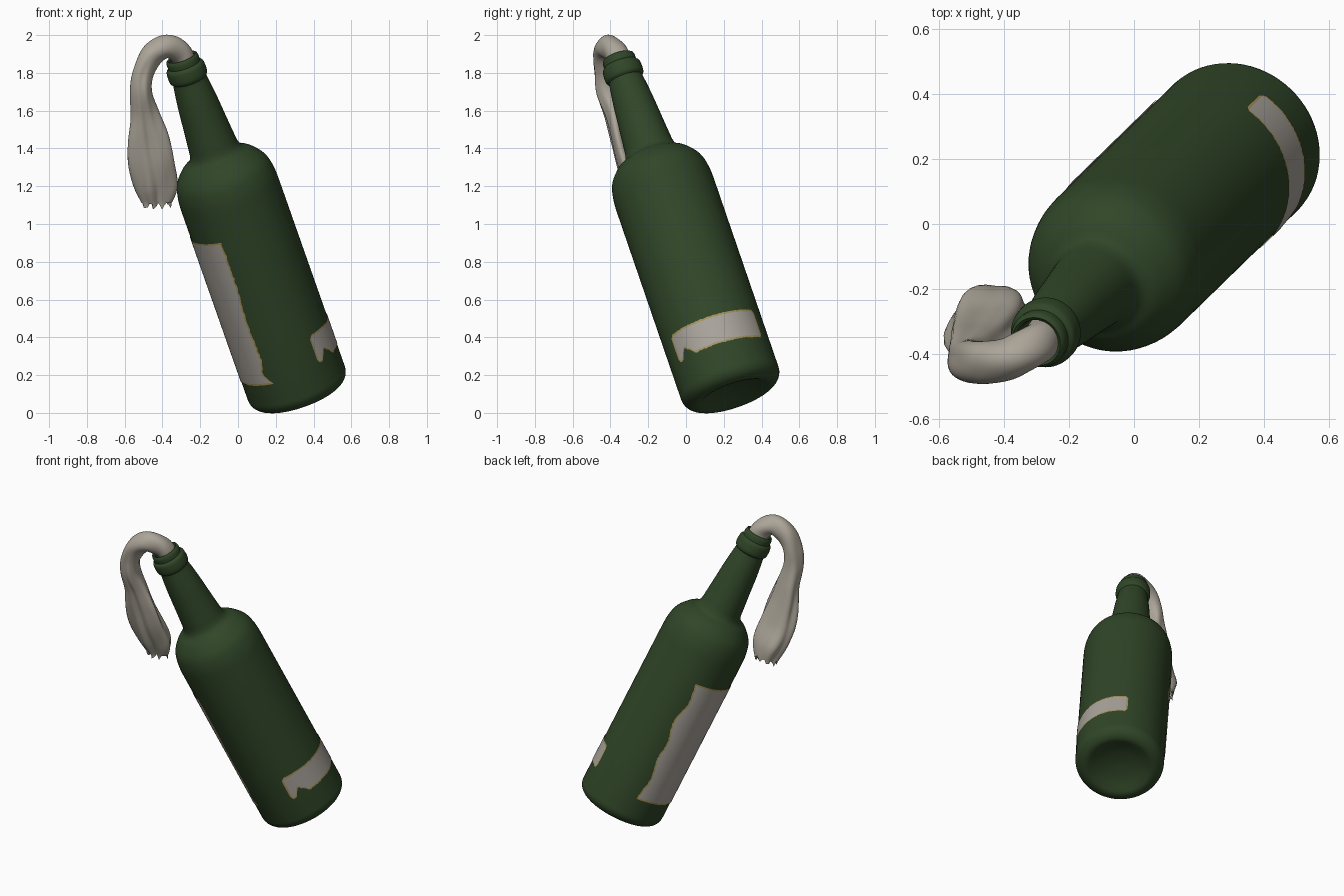
import bpy, bmesh, math, random
from mathutils import Vector

if "Cube" in bpy.data.objects:
    bpy.data.objects.remove(bpy.data.objects["Cube"])

random.seed(4)


def material(name, rgb):
    m = bpy.data.materials.new(name)
    m.diffuse_color = (*rgb, 1)
    m.use_nodes = True
    m.node_tree.nodes["Principled BSDF"].inputs["Base Color"].default_value = m.diffuse_color
    return m


GREEN = material("bottle green", (0.030, 0.062, 0.021))
PAPER = material("label paper", (0.40, 0.37, 0.33))
EDGE = material("worn label edge", (0.38, 0.29, 0.10))
CLOTH = material("rag cloth", (0.41, 0.375, 0.315))

# Frame of the leaning bottle: t runs along the axis, a turns around it
BASE = Vector((0.331, 0.2536, 0.094))
AXIS = Vector((-0.352, -0.343, 1)).normalized()
P = (Vector((1, 0, 0)) - AXIS * AXIS.x).normalized()
Q = AXIS.cross(P)
R = 0.272


def on_bottle(a, r, t):
    return BASE + AXIS * t + (P * math.cos(a) + Q * math.sin(a)) * r


def finish(name, bm, mats, angle=40):
    me = bpy.data.meshes.new(name)
    bm.to_mesh(me)
    bm.free()
    for m in mats:
        me.materials.append(m)
    ob = bpy.data.objects.new(name, me)
    bpy.context.collection.objects.link(ob)
    bpy.ops.object.select_all(action='DESELECT')
    ob.select_set(True)
    bpy.context.view_layer.objects.active = ob
    bpy.ops.object.shade_smooth_by_angle(angle=math.radians(angle))
    return ob


def tube(rings, closed_ends=True):
    """Skin a list of rings of points."""
    bm = bmesh.new()
    vs = [[bm.verts.new(p) for p in ring] for ring in rings]
    n = len(vs[0])
    for lo, hi in zip(vs, vs[1:]):
        for i in range(n):
            j = (i + 1) % n
            bm.faces.new((lo[i], lo[j], hi[j], hi[i]))
    if closed_ends:
        bm.faces.new(vs[0][::-1])
        bm.faces.new(vs[-1])
    bmesh.ops.recalc_face_normals(bm, faces=bm.faces)
    return bm


def catmull(pts, steps):
    """Smooth curve through points of any dimension."""
    out = []
    for i in range(len(pts) - 1):
        a, b, c, d = (pts[max(0, min(len(pts) - 1, i + k))] for k in (-1, 0, 1, 2))
        for s in range(steps):
            u = s / steps
            out.append([0.5 * (2 * q + (r - p) * u + (2 * p - 5 * q + 4 * r - w) * u * u
                               + (3 * q - p - 3 * r + w) * u ** 3)
                        for p, q, r, w in zip(a, b, c, d)])
    return out + [list(pts[-1])]


# Bottle: punt, rounded heel, straight body, shoulder, neck, collar and mouth
punt = [(0.01, 0.045), (0.09, 0.038), (0.15, 0.022), (0.185, 0.004)]
heel = [(R - 0.07 + 0.07 * math.sin(k * math.pi / 16),
         0.07 - 0.07 * math.cos(k * math.pi / 16)) for k in range(9)]
shoulder = catmull([(R, 1.18), (0.268, 1.25), (0.248, 1.325), (0.197, 1.388),
                    (0.152, 1.418), (0.134, 1.45), (0.127, 1.51), (0.119, 1.60),
                    (0.107, 1.74), (0.092, 1.86)], 4)
collar = catmull([(0.092, 1.862), (0.103, 1.875), (0.106, 1.90), (0.103, 1.935),
                  (0.094, 1.946)], 3)
lip = [(0.088, 1.952), (0.089, 1.975), (0.085, 1.99), (0.077, 1.996), (0.068, 1.99),
       (0.064, 1.97), (0.064, 1.85)]
profile = punt + heel + [(R, 0.45), (R, 0.82)] + shoulder + collar + lip
SEG = 72
finish("bottle", tube([[on_bottle(2 * math.pi * i / SEG, r, t) for i in range(SEG)]
                       for r, t in profile]), [GREEN])


def label(name, s0, s1, n, m, border_s, border_c, lo, hi, place):
    """Thin sheet whose cross limits follow lo(s) and hi(s), with a worn border."""
    bm = bmesh.new()
    ss = [s0] + [s0 + border_s + (s1 - s0 - 2 * border_s) * i / n for i in range(n + 1)] + [s1]
    rows = []
    for s in ss:
        a, b = lo(s), hi(s)
        cs = [a] + [a + border_c + (b - a - 2 * border_c) * k / m for k in range(m + 1)] + [b]
        rows.append([bm.verts.new(place(s, c)) for c in cs])
    for i in range(len(rows) - 1):
        for k in range(m + 2):
            f = bm.faces.new((rows[i][k], rows[i][k + 1], rows[i + 1][k + 1], rows[i + 1][k]))
            f.material_index = int(i in (0, n + 1) or k in (0, m + 1))
            f.normal_update()
            out = f.calc_center_median() - BASE
            if f.normal.dot(out - AXIS * out.dot(AXIS)) < 0:
                f.normal_flip()
    finish(name, bm, [PAPER, EDGE])


def torn(size):
    return random.uniform(-size, size)


def bump(x, centre, width):
    return math.exp(-((x - centre) / width) ** 2)


rad = math.radians
LIFT = R + 0.003

# Tall label on the left side, torn along both long edges
label("tall_label", 0.19, 1.025, 60, 36, 0.010, 0.035,
      lambda t: rad(136.5 - 4 * bump(t, 0.72, 0.15) + 2 * math.sin(t * 23) + torn(0.6)),
      lambda t: rad(247.5 + torn(0.8) - 5 * bump(t, 0.26, 0.05) + 4 * bump(t, 0.19, 0.02)
                    + 1.5 * math.sin(t * 9)),
      lambda t, a: on_bottle(a, LIFT, t))


# Short label low on the right side, with rounded ends and a torn bite
def round_end(a):
    d = min(a - rad(-52), rad(61) - a)
    return 0.022 * max(0, 1 - d / 0.08) ** 2


label("short_label", rad(-52), rad(61), 60, 8, 0.035, 0.010,
      lambda a: 0.208 + round_end(a) + 0.055 * bump(a, rad(-37), 0.09)
      + 0.02 * bump(a, rad(-30), 0.05) + torn(0.003),
      lambda a: 0.370 - round_end(a) + torn(0.002),
      lambda a, t: on_bottle(a, LIFT, t))

# Rag: path points with half width and half depth
path = catmull([
    (-0.265, -0.330, 1.80, 0.058, 0.058), (-0.300, -0.368, 1.90, 0.062, 0.062),
    (-0.375, -0.410, 1.938, 0.062, 0.064), (-0.455, -0.423, 1.895, 0.062, 0.066),
    (-0.503, -0.424, 1.80, 0.055, 0.066), (-0.513, -0.415, 1.70, 0.058, 0.066),
    (-0.495, -0.380, 1.58, 0.076, 0.058), (-0.476, -0.350, 1.45, 0.102, 0.058),
    (-0.455, -0.312, 1.32, 0.116, 0.064), (-0.435, -0.262, 1.20, 0.110, 0.068),
    (-0.430, -0.235, 1.11, 0.072, 0.050)], 6)
RN = 40
rings = []
for i, (x, y, z, w, d) in enumerate(path):
    a, b = path[max(0, i - 1)], path[min(len(path) - 1, i + 1)]
    tan = (Vector(b[:3]) - Vector(a[:3])).normalized()
    side = Vector((0, 1, 0))
    side = (side - tan * side.dot(tan)).normalized()
    across = tan.cross(side)
    u = i / (len(path) - 1)
    fold = min(1, max(0, (u - 0.3) / 0.4))
    ring = []
    for k in range(RN):
        ang = 2 * math.pi * k / RN
        # Long folds: a deep front crease plus softer pleats and gentle lumps
        r = (1 - 0.45 * fold * bump(ang, 1.52 * math.pi, 0.28)
             + 0.10 * fold * math.cos(5 * ang + 2 * u)
             + 0.04 * math.sin(3 * ang + 22 * u))
        ring.append(Vector((x, y, z)) + across * (w * r * math.cos(ang))
                    + side * (d * r * math.sin(ang)))
    rings.append(ring)
# Frayed hem, then a hollow turned back inside
for k in range(RN):
    rings[-1][k].z += 0.018 * math.sin(k * 2 * math.pi / 5) + torn(0.014)
mid = Vector(path[-1][:3])
rings.append([mid.lerp(p, 0.75) + Vector((0, 0, 0.02)) for p in rings[-1]])
rings.append([mid.lerp(p, 0.3) + Vector((0, 0, 0.06)) for p in rings[-1]])
finish("rag", tube(rings), [CLOTH], 50)
